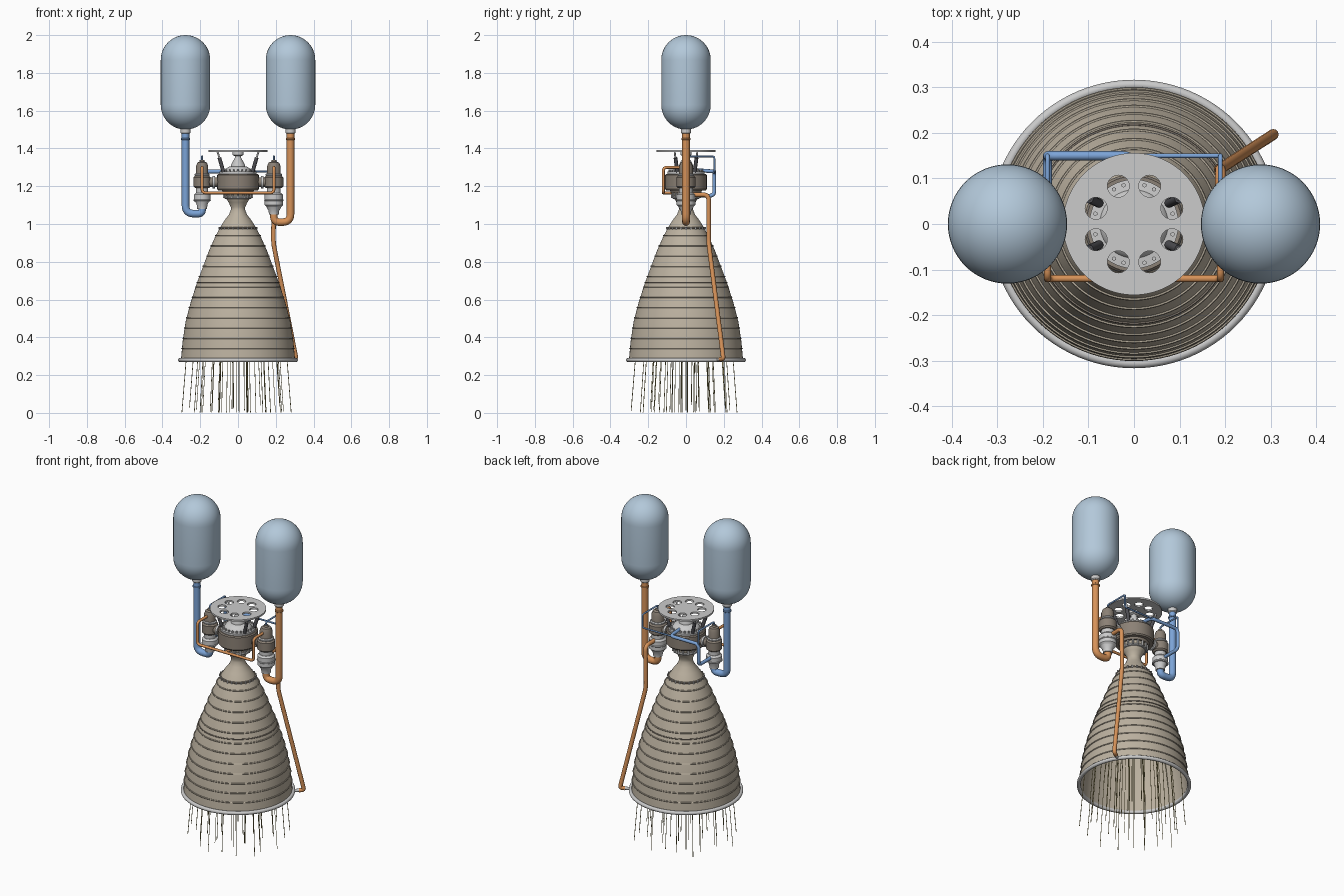
import bpy, bmesh, math, random
from mathutils import Vector, Matrix

if "Cube" in bpy.data.objects:
    bpy.data.objects.remove(bpy.data.objects["Cube"])

random.seed(4)

def mat(name, rgb):
    m = bpy.data.materials.new(name)
    m.diffuse_color = (*rgb, 1)
    m.use_nodes = True
    m.node_tree.nodes["Principled BSDF"].inputs["Base Color"].default_value = m.diffuse_color
    return m

BLUE = mat("oxidizer_blue", (0.2, 0.37, 0.68))
ORANGE = mat("fuel_orange", (0.68, 0.29, 0.1))
BELL = mat("bell_beige", (0.5, 0.44, 0.35))
TANK = mat("tank_blue", (0.45, 0.58, 0.7))
BROWN = mat("dark_metal", (0.26, 0.22, 0.18))
DARK = mat("strut_dark", (0.08, 0.08, 0.09))
FLAME = mat("streak_yellow", (0.45, 0.38, 0.15))

def finish(name, bm, m=None):
    bmesh.ops.remove_doubles(bm, verts=bm.verts, dist=1e-5)
    bmesh.ops.recalc_face_normals(bm, faces=bm.faces)
    me = bpy.data.meshes.new(name)
    bm.to_mesh(me)
    bm.free()
    ob = bpy.data.objects.new(name, me)
    bpy.context.collection.objects.link(ob)
    if m:
        me.materials.append(m)
    return ob

def lathe(name, prof, m=None, at=(0, 0, 0), n=48, closed=False):
    """Revolve (radius, z) points about a vertical axis."""
    bm = bmesh.new()
    rings = [[bm.verts.new((at[0] + r * math.cos(2 * math.pi * i / n),
                            at[1] + r * math.sin(2 * math.pi * i / n), at[2] + z))
              for i in range(n)] for r, z in prof]
    pairs = list(zip(rings, rings[1:] + rings[:1])) if closed else list(zip(rings, rings[1:]))
    for a, b in pairs:
        for i in range(n):
            j = (i + 1) % n
            bm.faces.new((a[i], a[j], b[j], b[i]))
    return finish(name, bm, m)

def ring(name, r, z, t, m=None, n=64, k=8):
    return lathe(name, [(r + t * math.cos(2 * math.pi * i / k), z + t * math.sin(2 * math.pi * i / k))
                        for i in range(k)], m, n=n, closed=True)

def drum(name, x, r, z0, z1, m=None, b=0.005):
    """Capped cylinder with chamfered rims."""
    return lathe(name, [(0, z0), (r - b, z0), (r, z0 + b), (r, z1 - b), (r - b, z1), (0, z1)],
                 m, (x, 0, 0), 32)

def pipe(name, pts, r, m=None, bend=0.03, res=4):
    """Tube along a path with rounded corners."""
    P = [Vector(p) for p in pts]
    path = [P[0]]
    for a, b, c in zip(P, P[1:], P[2:]):
        d = min(bend, (a - b).length * 0.49, (c - b).length * 0.49)
        s, e = b + (a - b).normalized() * d, b + (c - b).normalized() * d
        path += [s.lerp(b, t).lerp(b.lerp(e, t), t) for t in [i / 6 for i in range(7)]]
    path.append(P[-1])
    return tubes(name, [path], r, m, res)

def tubes(name, paths, r, m, res=4):
    cu = bpy.data.curves.new(name, 'CURVE')
    cu.dimensions = '3D'
    cu.bevel_depth, cu.bevel_resolution, cu.use_fill_caps = r, res, True
    for path in paths:
        sp = cu.splines.new('POLY')
        sp.points.add(len(path) - 1)
        for q, p in zip(sp.points, path):
            q.co = (*p, 1)
    ob = bpy.data.objects.new(name, cu)
    bpy.context.collection.objects.link(ob)
    if m:
        cu.materials.append(m)
    return ob

def bolts(name, r, z, count, size, h, m=None):
    bm = bmesh.new()
    for i in range(count):
        a = 2 * math.pi * i / count
        bmesh.ops.create_cone(bm, cap_ends=True, segments=6, radius1=size, radius2=size, depth=h,
                              matrix=Matrix.Translation((r * math.cos(a), r * math.sin(a), z)))
    return finish(name, bm, m)

# Nozzle bell and throat
bell = [(0.302, 0.28), (0.293, 0.38), (0.278, 0.48), (0.256, 0.58), (0.216, 0.69), (0.187, 0.77),
        (0.153, 0.86), (0.122, 0.93), (0.096, 0.98), (0.071, 1.02), (0.048, 1.05), (0.038, 1.075),
        (0.038, 1.09), (0.05, 1.115), (0.066, 1.14), (0.07, 1.18)]
bell[3], bell[4] = (0.252, 0.58), (0.217, 0.69)
t = 0.005
lathe("nozzle_bell", bell + [(r - t, z) for r, z in reversed(bell)], BELL, n=96, closed=True)

def bell_r(z):
    for (r0, z0), (r1, z1) in zip(bell, bell[1:]):
        if z0 <= z <= z1:
            return r0 + (r1 - r0) * (z - z0) / (z1 - z0)
    return bell[0][0]

for i in range(12):
    z = 0.34 + i * 0.0545
    ring(f"nozzle_hoop_{i}", bell_r(z) + 0.001, z, 0.0035, BELL, 96, 6)
ring("nozzle_seam", bell_r(0.69) + 0.001, 0.69, 0.003, BROWN, 96, 6)
ring("exit_manifold", 0.306, 0.28, 0.011, None, 96, 12)
ring("nozzle_flange", 0.096, 0.978, 0.006, BROWN)
bolts("nozzle_flange_bolts", 0.101, 0.978, 24, 0.004, 0.014)

# Combustion chamber and injector
ring("chamber_collar", 0.066, 1.14, 0.008)
bolts("chamber_collar_bolts", 0.074, 1.155, 16, 0.006, 0.035)
lathe("injector_body", [(0, 1.165), (0.08, 1.165), (0.085, 1.178), (0.105, 1.178), (0.11, 1.185),
                        (0.11, 1.26), (0.105, 1.266), (0, 1.266)], BROWN, n=64)
lathe("injector_dome", [(0.098, 1.262), (0.098, 1.277), (0.075, 1.279), (0.068, 1.292),
                        (0.045, 1.304), (0, 1.308)], None, n=64)
bolts("injector_bolts", 0.088, 1.282, 24, 0.005, 0.014)
lathe("gimbal_cone", [(0, 1.3), (0.038, 1.3), (0.038, 1.312), (0.017, 1.35), (0.017, 1.36),
                      (0.03, 1.366), (0.03, 1.38), (0, 1.38)])

# Thrust plate with eight round holes
cu = bpy.data.curves.new("thrust_plate", 'CURVE')
cu.dimensions, cu.fill_mode, cu.extrude = '2D', 'BOTH', 0.005
for cx, cy, r, n in [(0, 0, 0.156, 72)] + [
        (0.09 * math.cos(math.pi * (k + .5) / 4), 0.09 * math.sin(math.pi * (k + .5) / 4), 0.024, 28)
        for k in range(8)]:
    sp = cu.splines.new('POLY')
    sp.points.add(n - 1)
    sp.use_cyclic_u = True
    for i, q in enumerate(sp.points):
        q.co = (cx + r * math.cos(2 * math.pi * i / n), cy + r * math.sin(2 * math.pi * i / n), 0, 1)
plate = bpy.data.objects.new("thrust_plate", cu)
plate.location.z = 1.386
bpy.context.collection.objects.link(plate)

# Thrust struts: sleeve and rod
for sx in (-1, 1):
    for sy in (-1, 1):
        a, b = Vector((sx * 0.075, sy * 0.045, 1.27)), Vector((sx * 0.108, sy * 0.06, 1.382))
        pipe("strut_rod", [a, b], 0.005)
        pipe("strut_sleeve", [a, a.lerp(b, 0.72)], 0.01, DARK)

# Turbopumps, one per side
for side, x, s, low in (("oxidizer", -0.19, 0.9, 1.09), ("fuel", 0.19, 1.0, 1.06)):
    lathe(side + "_pump_turbine", [(0, 1.24), (0.036 * s, 1.24), (0.036 * s, 1.305), (0.028 * s, 1.325),
                                   (0.014, 1.33), (0.012, 1.34), (0, 1.34)], BROWN, (x, 0, 0), 32)
    ring_z = 1.252
    drum(side + "_pump_flange", x, 0.044 * s, ring_z, 1.268)
    drum(side + "_pump_housing", x, 0.05 * s, 1.19, 1.255, BROWN, 0.008)
    drum(side + "_pump_waist", x, 0.036 * s, 1.15, 1.2)
    drum(side + "_pump_volute", x, 0.049 * s, low + 0.03, 1.165, None, 0.01)
    drum(side + "_pump_band", x, 0.052 * s, 1.12, 1.132)
    lathe(side + "_pump_inlet", [(0, low - 0.01), (0.026, low - 0.01), (0.028, low + 0.01),
                                 (0.042 * s, low + 0.035), (0, low + 0.035)], None, (x, 0, 0), 32)
    g = 1 if x > 0 else -1
    pipe(side + "_hot_gas_arm", [(g * 0.1, 0, 1.222), (g * 0.16, 0, 1.222)], 0.025, BROWN)
    pipe(side + "_arm_flange", [(g * 0.122, 0, 1.222), (g * 0.134, 0, 1.222)], 0.033)

# Tanks with necks and feed lines
arc = [(0.131 * math.sin(a), 0.131 * math.cos(a)) for a in [math.pi / 2 * i / 12 for i in range(13)]]
tank = [(r, 1.869 + h) for r, h in arc] + [(r, 1.631 - h) for r, h in reversed(arc)]
for side, x, px, bot, top, m in (("oxidizer", -0.278, -0.19, 1.055, 1.1, BLUE),
                                 ("fuel", 0.278, 0.19, 1.01, 1.07, ORANGE)):
    lathe(side + "_tank", tank, TANK, (x, 0, 0), 64)
    drum(side + "_tank_neck", x, 0.026, 1.478, 1.51)
    drum(side + "_feed_collar", x, 0.024, 1.445, 1.455, m, 0.002)
    pipe(side + "_feed_line", [(x, 0, 1.49), (x, 0, bot), (px, 0, bot), (px, 0, top)], 0.02, m, 0.045, 6)

# Fuel lines: turbine crossover in front, coolant line down to the bell rim
pipe("turbine_crossover", [(-0.19, 0, 1.3), (-0.19, -0.12, 1.3), (-0.19, -0.12, 1.165),
                           (0.19, -0.12, 1.165), (0.19, -0.12, 1.3), (0.19, 0, 1.3)], 0.008, ORANGE, 0.02)
pipe("crossover_branch", [(0, -0.12, 1.165), (0, -0.05, 1.165)], 0.008, ORANGE)
pipe("coolant_line", [(0.19, 0.02, 1.155), (0.19, 0.12, 1.155), (0.187, 0.12, 0.9),
                      (0.308, 0.198, 0.287), (0.285, 0.183, 0.284)], 0.012, ORANGE, 0.03)
pipe("coolant_stub", [(0.29, 0.186, 0.285), (0.258, 0.166, 0.281)], 0.009)

# Oxidizer lines: main discharge behind, thin bleed lines to the turbines
pipe("oxidizer_discharge", [(-0.19, 0.02, 1.15), (-0.19, 0.15, 1.15), (-0.19, 0.15, 1.278),
                            (0, 0.15, 1.278), (0, 0.06, 1.285)], 0.01, BLUE, 0.025)
pipe("fuel_bleed_line", [(-0.01, 0.15, 1.278), (0.19, 0.15, 1.278), (0.19, 0.15, 1.358),
                         (0.19, 0, 1.358), (0.19, 0, 1.32)], 0.005, BLUE, 0.012)
pipe("oxidizer_bleed_line", [(-0.19, 0.15, 1.26), (-0.19, 0.15, 1.358), (-0.19, 0, 1.358),
                             (-0.19, 0, 1.32)], 0.005, BLUE, 0.012)

# Exhaust streaks
paths = []
for i in range(40):
    a, s = i * 2.39996, 0.93 * math.sqrt((i + 0.5) / 40)
    path = [(s * bell_r(z) * math.cos(a), s * bell_r(z) * math.sin(a), z)
            for z in (0.85, 0.69, 0.58, 0.48, 0.38, 0.28)]
    end = 0.002 if i % 3 else 0.002 + random.random() * 0.05
    path.append((s * 0.327 * math.cos(a), s * 0.327 * math.sin(a), end))
    paths.append(path)
tubes("exhaust_streaks", paths, 0.0018, FLAME, 0)

# Convert curves to meshes and smooth
bpy.ops.object.select_all(action='SELECT')
bpy.context.view_layer.objects.active = plate
bpy.ops.object.convert(target='MESH')
bpy.ops.object.select_all(action='SELECT')
bpy.ops.object.shade_smooth_by_angle(angle=math.radians(35))
